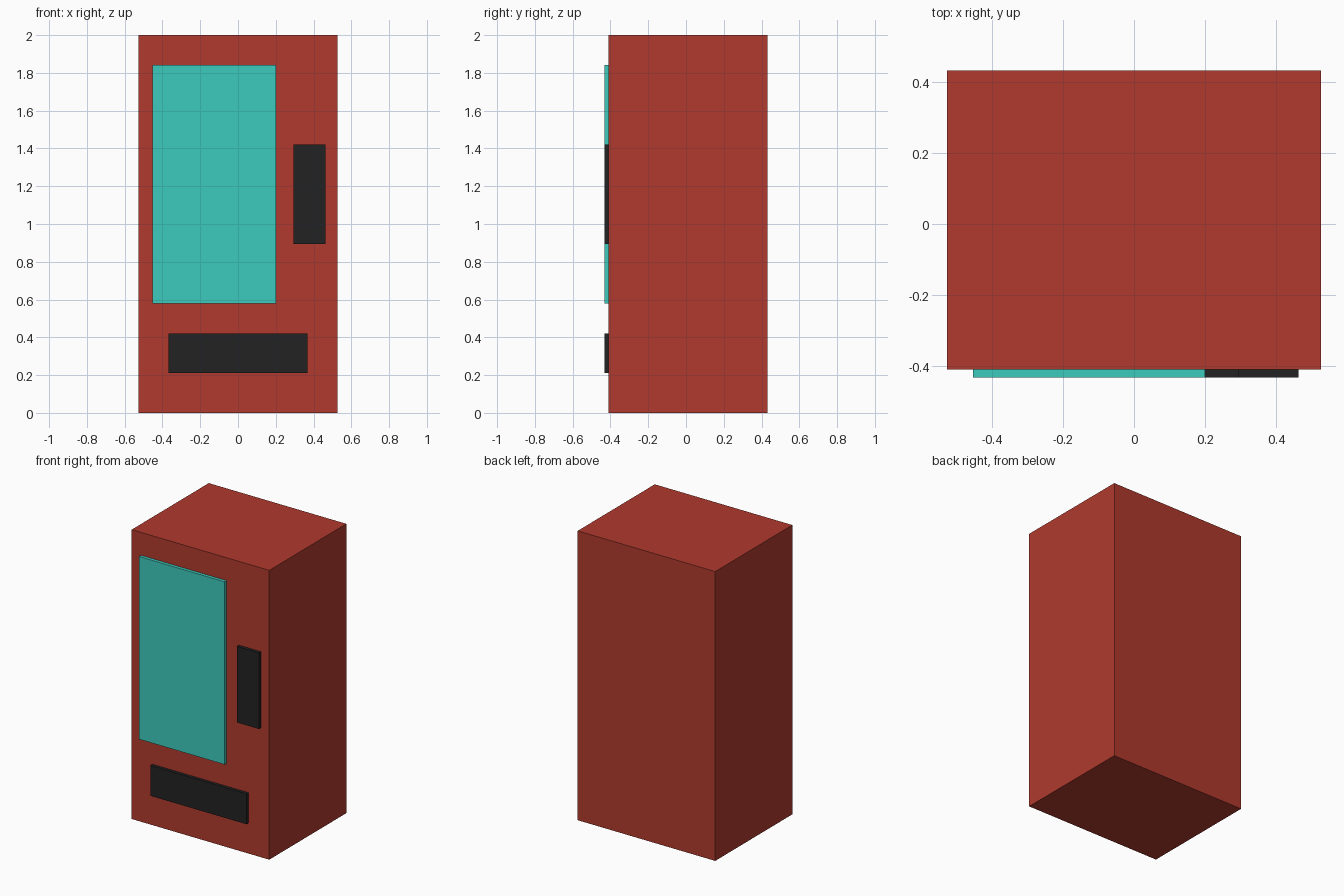
import bpy

if "Cube" in bpy.data.objects:
    bpy.data.objects.remove(bpy.data.objects["Cube"])


def to_linear(c):
    c /= 255
    return c / 12.92 if c <= 0.04045 else ((c + 0.055) / 1.055) ** 2.4


def make_material(name, r, g, b):
    mat = bpy.data.materials.new(name)
    mat.diffuse_color = (to_linear(r), to_linear(g), to_linear(b), 1)
    mat.use_nodes = True
    mat.node_tree.nodes["Principled BSDF"].inputs["Base Color"].default_value = mat.diffuse_color
    return mat


def box(name, x, y, z, mat):
    """Box spanning the given (min, max) ranges."""
    spans = (x, y, z)
    bpy.ops.mesh.primitive_cube_add(size=1, location=[(a + b) / 2 for a, b in spans])
    obj = bpy.context.object
    obj.name = name
    obj.scale = [b - a for a, b in spans]
    bpy.ops.object.transform_apply(location=False, rotation=False, scale=True)
    obj.data.materials.append(mat)
    return obj


red = make_material("cabinet red", 176, 58, 46)
teal = make_material("window teal", 61, 203, 190)
black = make_material("panel black", 34, 34, 34)

FRONT = -0.41               # front face of the cabinet
PLATE = (-0.432, FRONT + 0.02)  # raised plates, sunk slightly into the cabinet

# Cabinet
box("cabinet", (-0.526, 0.526), (FRONT, 0.432), (0, 2), red)

# Raised front plates
box("display_window", (-0.453, 0.2), PLATE, (0.579, 1.842), teal)
box("control_panel", (0.294, 0.463), PLATE, (0.895, 1.421), black)
box("dispensing_slot", (-0.368, 0.368), PLATE, (0.211, 0.421), black)
